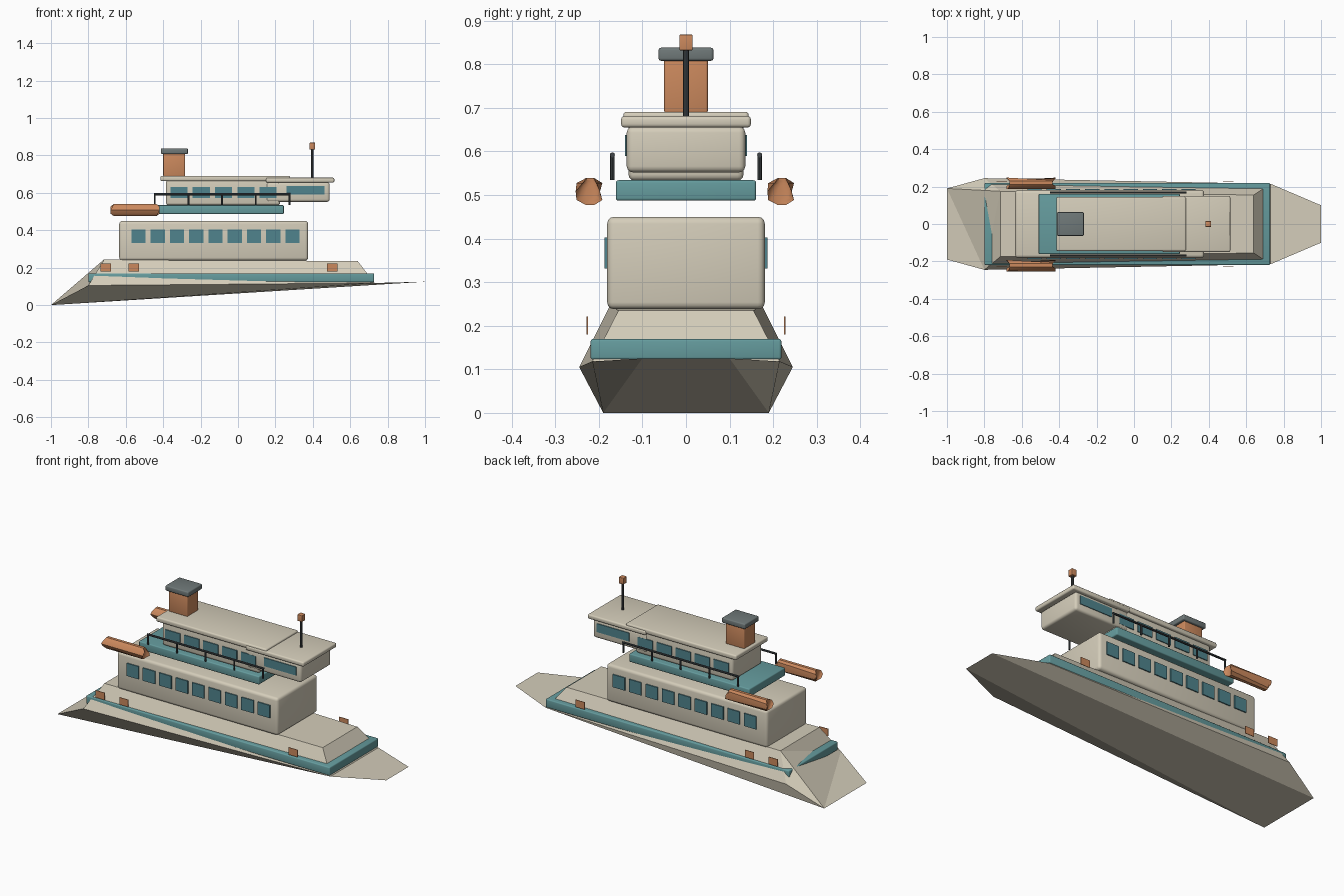
import bpy, bmesh, math
from mathutils import Vector

if "Cube" in bpy.data.objects:
    bpy.data.objects.remove(bpy.data.objects["Cube"])


def material(name, r, g, b):
    m = bpy.data.materials.new(name)
    m.diffuse_color = (r, g, b, 1)
    m.use_nodes = True
    m.node_tree.nodes["Principled BSDF"].inputs["Base Color"].default_value = m.diffuse_color
    return m


CREAM = material("cream", 0.66, 0.61, 0.49)
TEAL = material("teal", 0.13, 0.33, 0.34)
GLASS = material("glass", 0.08, 0.23, 0.27)
ORANGE = material("orange", 0.60, 0.25, 0.11)
DARK = material("dark", 0.05, 0.06, 0.065)
GREY = material("grey", 0.16, 0.19, 0.19)


def finish(name, bm, mat, smooth=False):
    bmesh.ops.recalc_face_normals(bm, faces=bm.faces)
    me = bpy.data.meshes.new(name)
    bm.to_mesh(me)
    bm.free()
    me.materials.append(mat)
    ob = bpy.data.objects.new(name, me)
    bpy.context.collection.objects.link(ob)
    if smooth:
        bpy.context.view_layer.objects.active = ob
        ob.select_set(True)
        bpy.ops.object.shade_smooth_by_angle(angle=math.radians(35))
        ob.select_set(False)
    return ob


def box(name, x, y, z, mat, bevel=0.0):
    """Box given by its x, y and z ranges, with rounded edges."""
    bm = bmesh.new()
    bmesh.ops.create_cube(bm, size=1)
    for v in bm.verts:
        v.co = [(r[0] + r[1]) / 2 + c * (r[1] - r[0]) for c, r in zip(v.co, (x, y, z))]
    if bevel:
        bmesh.ops.bevel(bm, geom=bm.edges[:], offset=bevel, segments=3,
                        profile=0.5, affect='EDGES')
    return finish(name, bm, mat, bevel > 0)


def rod(name, a, b, radius, mat, sides=8):
    """Round bar from a to b."""
    a, b = Vector(a), Vector(b)
    d = b - a
    bm = bmesh.new()
    bmesh.ops.create_cone(bm, cap_ends=True, segments=sides, radius1=radius,
                          radius2=radius, depth=d.length)
    bm.transform(d.to_track_quat('Z', 'Y').to_matrix().to_4x4())
    bmesh.ops.translate(bm, verts=bm.verts, vec=(a + b) / 2)
    return finish(name, bm, mat)


# Hull: three stacked outlines, stern closed with slanted triangles
bm = bmesh.new()
V = {}
for key, x, y, z in (("A", -1, .19, 0), ("B", -.8, .245, .105), ("C", .73, .215, .118),
                     ("D", 1, .10, .125), ("E", -.715, .175, .245), ("F", .64, .155, .235)):
    for s in (1, -1):
        V[key + "+-"[s < 0]] = bm.verts.new((x, y * s, z))
faces = ["A+ D+ D-", "A+ D- A-", "D+ C+ C- D-", "C+ F+ F- C-", "E+ F+ F- E-",
         "A+ B+ E+", "A+ E+ B-", "E+ E- B-", "A+ B- A-"]
for s in "+-":
    faces += [f"A{s} D{s} C{s} B{s}", f"B{s} C{s} F{s} E{s}"]
for f in faces:
    bm.faces.new([V[k] for k in f.split()])
finish("hull", bm, CREAM)

# Rubbing band around the hull
box("hull_band", (-.80, .728), (-.219, .219), (.122, .17), TEAL, .006)

# Cabins, decks and roofs
box("main_cabin", (-.635, .375), (-.181, .181), (.238, .45), CREAM, .016)
box("upper_deck", (-.51, .245), (-.161, .161), (.487, .534), TEAL, .006)
box("upper_cabin", (-.385, .225), (-.132, .132), (.533, .67), CREAM, .014)
box("bridge", (.15, .49), (-.136, .136), (.552, .657), CREAM, .014)
box("upper_roof", (-.415, .278), (-.144, .144), (.663, .691), CREAM, .008)
box("bridge_roof", (.15, .515), (-.149, .149), (.655, .681), CREAM, .008)

# Funnel and mast
box("funnel", (-.40, -.283), (-.05, .05), (.688, .812), ORANGE, .005)
box("funnel_cap", (-.413, -.268), (-.063, .063), (.808, .838), GREY, .006)
rod("mast", (.397, 0, .675), (.397, 0, .845), .007, DARK)
box("mast_light", (.382, .412), (-.015, .015), (.832, .868), ORANGE, .002)

for side, s in (("left", 1), ("right", -1)):
    def span(inner, outer):
        return sorted((s * inner, s * outer))

    # Windows
    for i in range(9):
        x = -.532 + .103 * i
        box(f"main_window_{side}_{i}", (x - .038, x + .038), span(.175, .187),
            (.331, .403), GLASS)
    for i in range(5):
        x = -.315 + .119 * i
        box(f"upper_window_{side}_{i}", (x - .046, x + .046), span(.126, .137),
            (.572, .63), GLASS)
    box(f"bridge_window_{side}", (.26, .463), span(.13, .14), (.59, .638), GLASS)

    # Railing
    y = s * .169
    rod(f"rail_{side}", (-.45, y, .592), (.28, y, .592), .006, DARK)
    for i in range(5):
        x = -.445 + .18 * i
        rod(f"rail_post_{side}_{i}", (x, y, .535), (x, y, .592), .005, DARK)

    # Life raft canister
    bm = bmesh.new()
    bmesh.ops.create_cone(bm, cap_ends=True, segments=10, radius1=1, radius2=1, depth=2)
    for v in bm.verts:
        v.co = (-.55 + v.co.z * .115, s * .22 + v.co.y * .028, .508 + v.co.x * .033)
    rims = [e for e in bm.edges if abs(e.verts[0].co.x - e.verts[1].co.x) < .01]
    bmesh.ops.bevel(bm, geom=rims, offset=.018, segments=3, profile=0.5, affect='EDGES')
    finish(f"life_raft_{side}", bm, ORANGE, True)

    # Fender plates
    for i, x in enumerate((-.706, -.557, .505)):
        box(f"fender_{side}_{i}", (x - .028, x + .028), span(.225, .228),
            (.18, .221), ORANGE)
